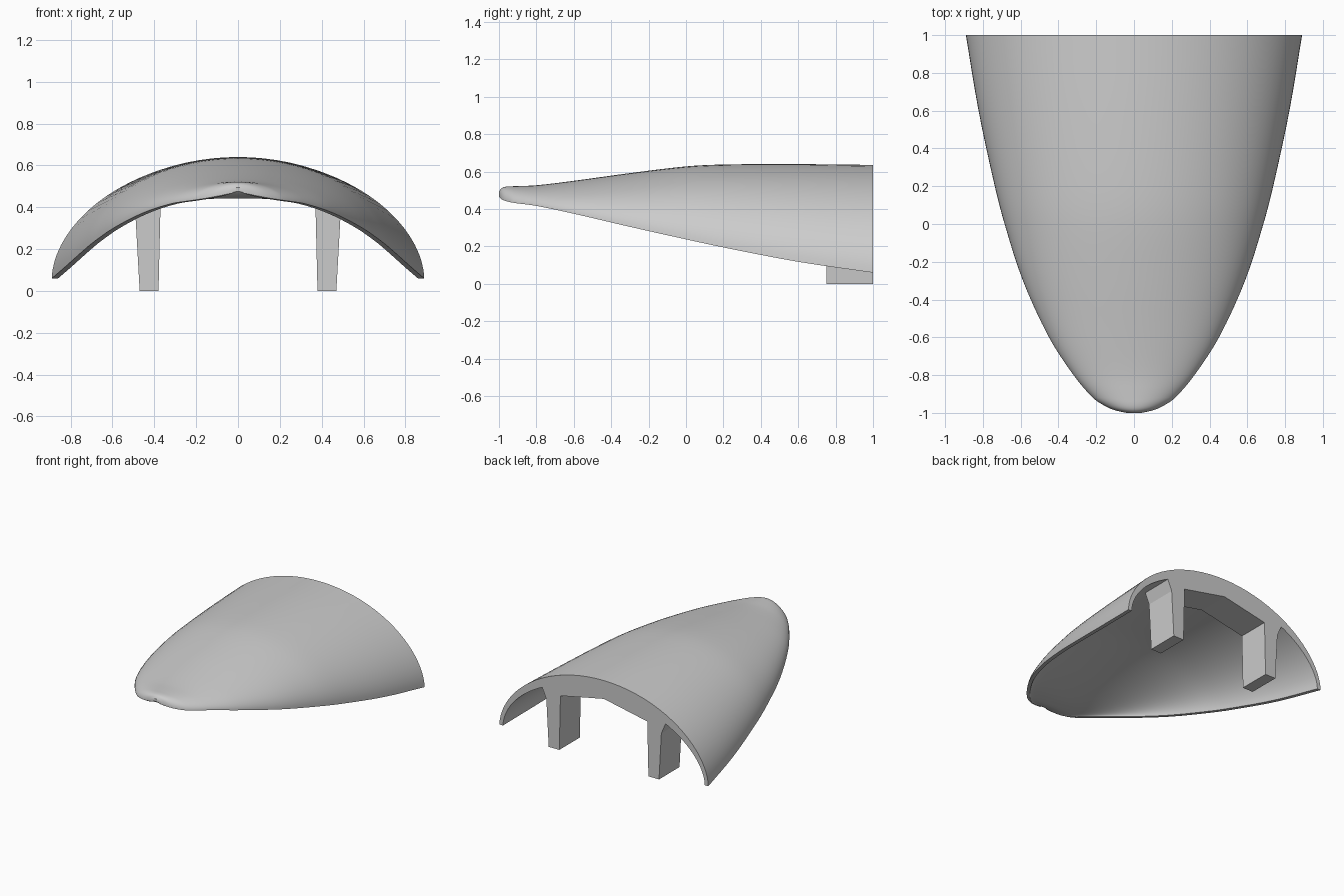
import bpy, bmesh, math
from mathutils import Vector

cube = bpy.data.objects.get("Cube")
if cube:
    bpy.data.objects.remove(cube)

grey = bpy.data.materials.new("plain_grey")
grey.use_nodes = True
grey.diffuse_color = (0.6, 0.6, 0.6, 1)
grey.node_tree.nodes["Principled BSDF"].inputs["Base Color"].default_value = grey.diffuse_color


def finish(bm, name):
    bmesh.ops.recalc_face_normals(bm, faces=bm.faces)
    mesh = bpy.data.meshes.new(name)
    bm.to_mesh(mesh)
    bm.free()
    mesh.materials.append(grey)
    obj = bpy.data.objects.new(name, mesh)
    bpy.context.collection.objects.link(obj)
    return obj


def spline(points, steps):
    """Smooth curve through all the points."""
    result = []
    for i in range(len(points) - 1):
        b, c = points[i], points[i + 1]
        a = points[i - 1] if i else b
        d = points[i + 2] if i + 2 < len(points) else c
        # tangents scaled to the uneven spacing along y
        span = c[0] - b[0]
        m = (c - a) * (span / (c[0] - a[0]))
        n = (d - b) * (span / (d[0] - b[0]))
        for k in range(steps):
            t = k / steps
            s = 1 - t
            result.append(b * (1 + 2 * t) * s * s + m * t * s * s
                          + c * t * t * (3 - 2 * t) - n * t * t * s)
    return result + [points[-1]]


# Shell stations: y, half width, crest height, rim height
stations = [Vector(p) for p in (
    (-1, .04, .495, .465), (-.985, .105, .512, .452), (-.96, .16, .52, .442),
    (-.92, .218, .522, .433), (-.8, .32, .527, .417), (-.6, .45, .551, .375),
    (-.3, .588, .592, .305), (0, .685, .628, .238), (.2, .737, .638, .195),
    (.6, .823, .64, .118), (1, .89, .636, .06))]

SEGMENTS = 40


def arch(y, width, crest, rim):
    """Points of one arch, from the left rim over the crest to the right rim."""
    angles = [math.pi * i / SEGMENTS for i in range(SEGMENTS + 1)]
    return [(width * math.cos(a), y, rim + (crest - rim) * max(math.sin(a), 0) ** 1.1)
            for a in angles]


# Hollow shell: outer and inner arches joined into closed loops
bm = bmesh.new()
rings = []
for y, width, crest, rim in spline(stations, 4):
    outer = arch(y, width, crest, rim)
    inner = arch(y, max(width - .03, width * .75), max(crest - .08, rim + .01), rim)
    rings.append([bm.verts.new(p) for p in outer + inner[::-1]])
count = len(rings[0])
for r, s in zip(rings, rings[1:]):
    for i in range(count):
        j = (i + 1) % count
        bm.faces.new((r[i], r[j], s[j], s[i]))
half = count // 2
for ring in (rings[0], rings[-1]):
    for i in range(half - 1):
        bm.faces.new((ring[i], ring[i + 1], ring[count - 2 - i], ring[count - 1 - i]))
shell = finish(bm, "shell")
bpy.context.view_layer.objects.active = shell
shell.select_set(True)
bpy.ops.object.shade_smooth_by_angle(angle=math.radians(35))

# Bracket under the back: two tapered legs joined by a peaked ceiling
side = [(0, .6), (.4, .53), (.53, .455), (.49, .36), (.47, 0), (.38, 0), (.37, .42), (0, .495)]
bm = bmesh.new()
for sign in (1, -1):
    face = bm.faces.new([bm.verts.new((sign * x, .75, z)) for x, z in side])
    back = bmesh.ops.extrude_face_region(bm, geom=[face], use_keep_orig=True)["geom"]
    moved = [v for v in back if isinstance(v, bmesh.types.BMVert)]
    bmesh.ops.translate(bm, verts=moved, vec=(0, .25, 0))
# drop the hidden wall on the centre plane and weld the halves
middle = [f for f in bm.faces if all(abs(v.co.x) < .001 for v in f.verts)]
bmesh.ops.delete(bm, geom=middle, context="FACES")
bmesh.ops.remove_doubles(bm, verts=bm.verts, dist=.0001)
finish(bm, "support_bracket")
